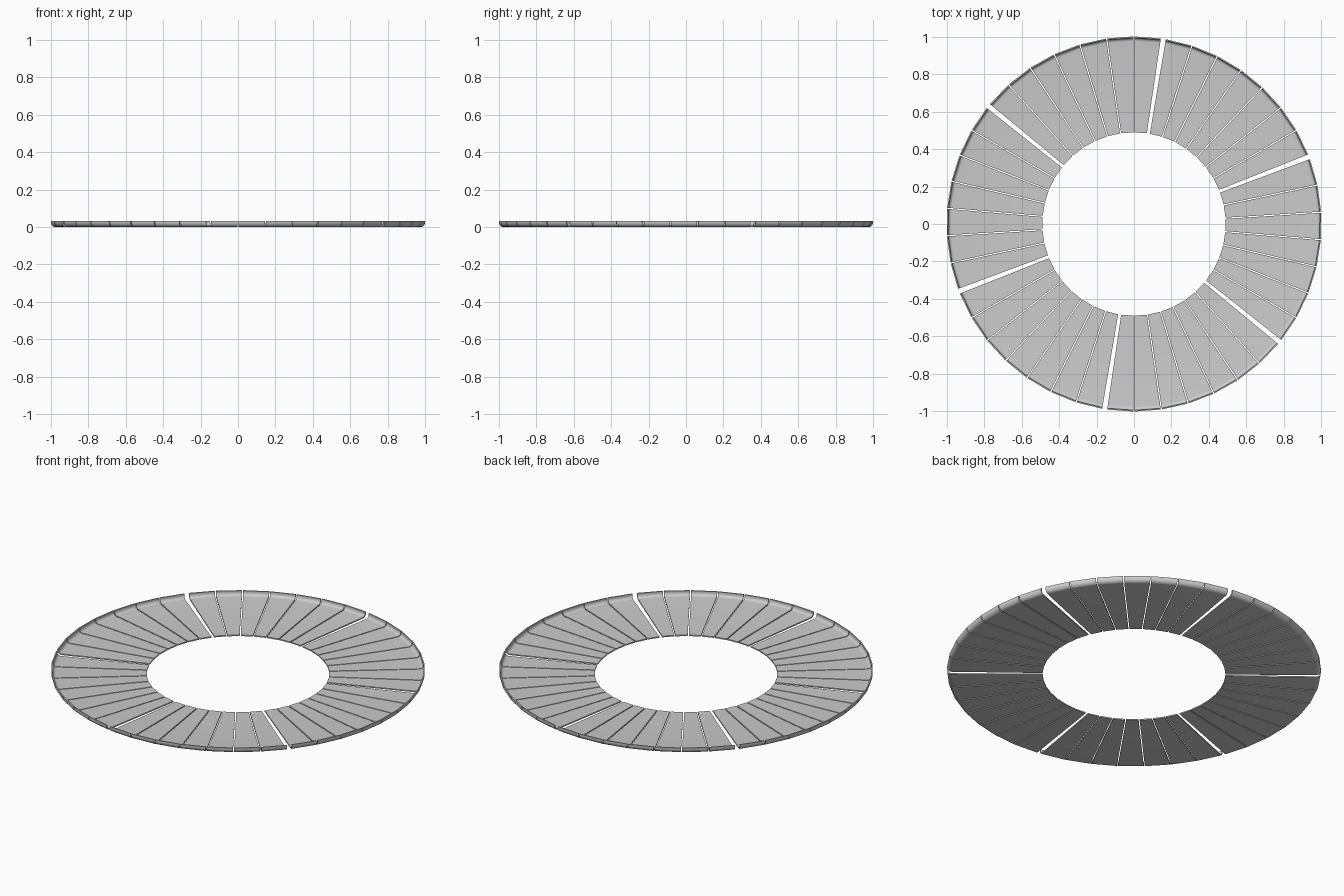
import bpy
import bmesh
from math import cos, sin, tan, pi, radians
from mathutils import Matrix

cube = bpy.data.objects.get("Cube")
if cube:
    bpy.data.objects.remove(cube, do_unlink=True)

INNER, OUTER = 0.488, 0.998
HEIGHT, THICK, BEND = 0.033, 0.007, 0.025
TILE_ANGLE, SECTORS, TILES = 8.4, 6, 7
SEAM = 0.003          # half width of the gap between tiles
STEPS = 6

grey = bpy.data.materials.new("plain grey")
grey.use_nodes = True
colour = (0.6, 0.6, 0.6, 1)
grey.diffuse_color = colour
grey.node_tree.nodes["Principled BSDF"].inputs["Base Color"].default_value = colour


def bend(radius):
    """Quarter turn from the floor up into the lip."""
    cx, cz = OUTER - BEND, BEND
    turns = [i / STEPS * pi / 2 for i in range(STEPS + 1)]
    return [(cx + radius * sin(a), cz - radius * cos(a)) for a in turns]


# Cross-section: thin floor with an upturned outer lip
underside = [(INNER, 0)] + bend(BEND) + [(OUTER, HEIGHT)]
upper = [(INNER, THICK)] + bend(BEND - THICK) + [(OUTER - THICK, HEIGHT)]


def build_tile_mesh():
    bm = bmesh.new()

    def row(points, side):
        slope = tan(radians(TILE_ANGLE / 2))
        return [bm.verts.new((r, side * (r * slope - SEAM), z)) for r, z in points]

    low = [row(underside, s) for s in (-1, 1)]
    top = [row(upper, s) for s in (-1, 1)]
    for i in range(len(underside) - 1):
        for a, b in ((low[0], low[1]), (top[1], top[0]), (low[1], top[1]), (top[0], low[0])):
            bm.faces.new((a[i], a[i + 1], b[i + 1], b[i]))
    for i in (0, -1):
        bm.faces.new((low[0][i], low[1][i], top[1][i], top[0][i]))
    bmesh.ops.recalc_face_normals(bm, faces=bm.faces)
    mesh = bpy.data.meshes.new("tile")
    bm.to_mesh(mesh)
    bm.free()
    mesh.materials.append(grey)
    return mesh


# Six sectors of seven tiles, with a wider gap between sectors
tile_mesh = build_tile_mesh()
tiles = []
for sector in range(SECTORS):
    for n in range(TILES):
        angle = 51 + sector * 360 / SECTORS + (n - (TILES - 1) / 2) * TILE_ANGLE
        tile = bpy.data.objects.new(f"sector_{sector + 1}_tile_{n + 1}", tile_mesh)
        tile.matrix_world = Matrix.Rotation(radians(angle), 4, "Z")
        bpy.context.collection.objects.link(tile)
        tiles.append(tile)

bpy.ops.object.select_all(action="DESELECT")
tiles[0].select_set(True)
bpy.context.view_layer.objects.active = tiles[0]
bpy.ops.object.shade_smooth_by_angle(angle=radians(35))
